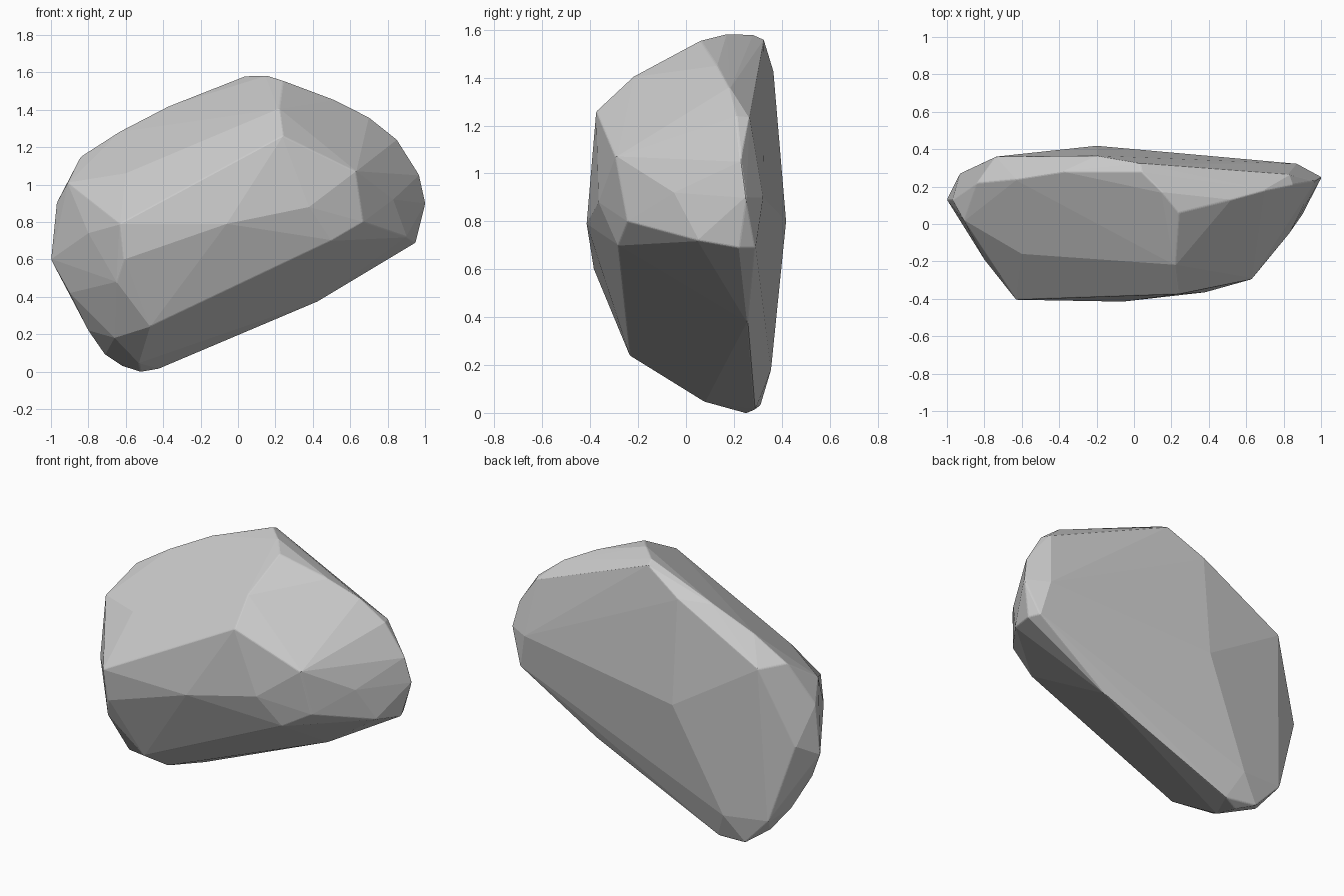
import bpy, bmesh, math

# Rock corners grouped by side, as (x, y, z); the rock is their convex hull
front = [(-.47, -.235, .24), (.5, -.285, .70), (.67, -.245, .80), (.63, -.295, 1.07),
         (.24, -.375, 1.26), (-.63, -.405, .79), (-.61, -.385, .6), (-.06, -.415, .79), (.38, -.365, .88)]
left = [(-.91, .02, 1.01), (-1, .13, .6), (-.97, .13, .9), (-.8, -.19, .74), (-.9, .06, .42), (-.8, .12, .22),
        (-.66, -.11, .18), (-.93, .27, .68), (-.65, -.33, .48), (-.71, .2, .09)]
top = [(.22, -.22, 1.405), (.24, .06, 1.555), (.15, .17, 1.583), (.04, .28, 1.58), (.03, .325, 1.56),
       (-.38, .28, 1.415), (-.6, -.16, 1.06), (-.84, .22, 1.15), (-.63, .24, 1.285), (-.2, .365, 1.43)]
right = [(.52, .13, 1.45), (.7, .18, 1.36), (.85, .21, 1.24), (.77, .0, 1.10), (.97, .23, 1.05),
         (1.003, .25, .9), (.95, .22, .69), (.90, .05, .72), (.83, -.05, .92)]
bottom = [(-.53, .08, .045), (-.52, .25, -.002), (-.42, .29, .015), (-.62, .31, .03), (.42, .26, .37)]
back = [(-.2, .418, .8), (.83, .265, 1.235), (.87, .322, .9), (.92, .29, .69),
        (-.5, .355, .18), (-.78, .32, .2), (-.74, .36, 1.14)]

bm = bmesh.new()
for p in front + left + top + right + bottom + back:
    bm.verts.new(p)
bmesh.ops.convex_hull(bm, input=bm.verts)
loose = [v for v in bm.verts if not v.link_faces]
bmesh.ops.delete(bm, geom=loose, context='VERTS')

# Merge nearly flat triangles into broad facets
bmesh.ops.dissolve_limit(bm, angle_limit=math.radians(2), verts=bm.verts, edges=bm.edges)
bmesh.ops.recalc_face_normals(bm, faces=bm.faces)
mesh = bpy.data.meshes.new("rock")
bm.to_mesh(mesh)
bm.free()
rock = bpy.data.objects.new("rock", mesh)
bpy.context.collection.objects.link(rock)

# Slightly worn edges between flat facets
bevel = rock.modifiers.new("worn_edges", 'BEVEL')
bevel.width = .006
bevel.segments = 2
bevel.limit_method = 'ANGLE'
bevel.angle_limit = math.radians(30)
